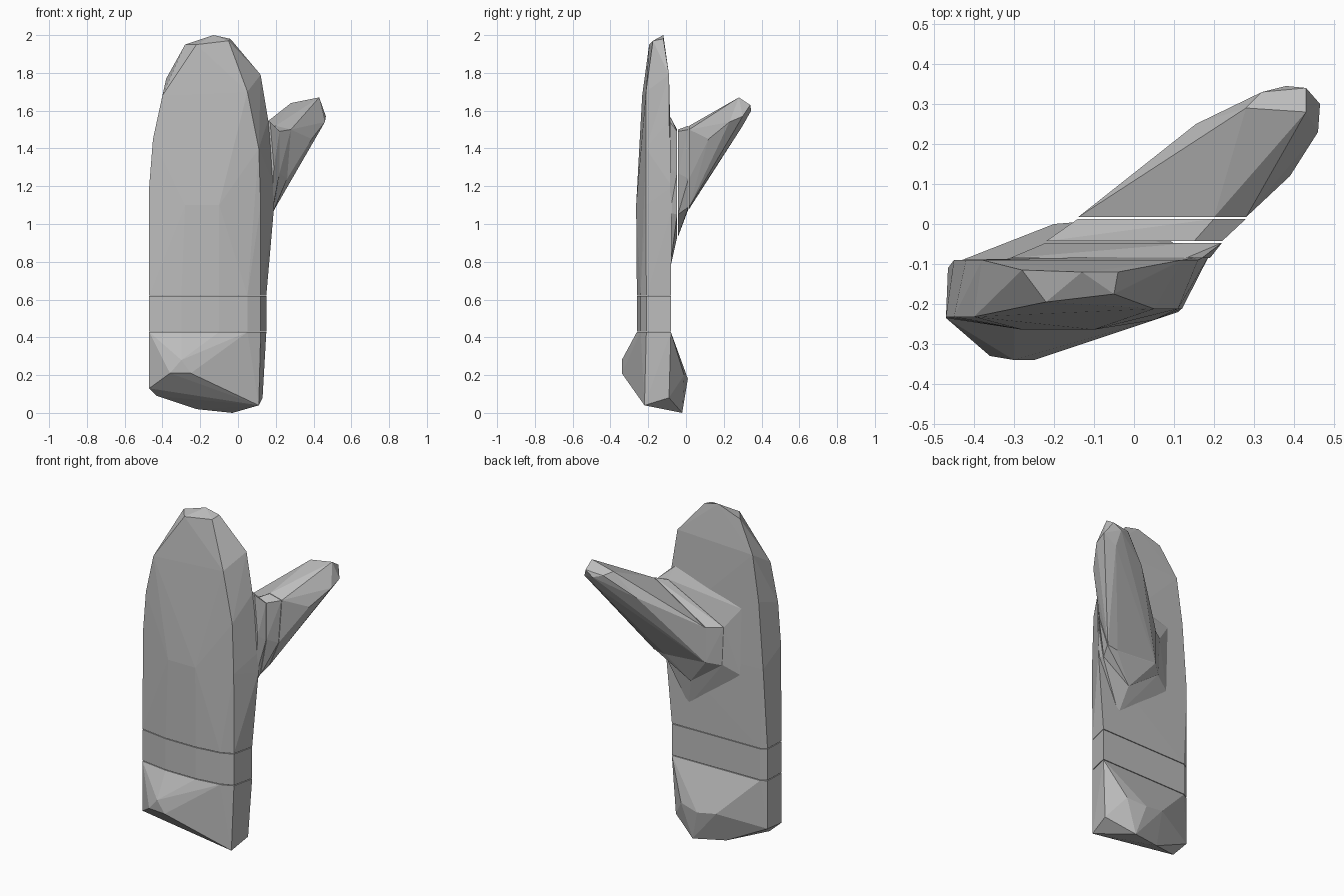
import bpy
import bmesh
from mathutils import Vector

# Remove the default cube only
default_cube = bpy.data.objects.get("Cube")
if default_cube:
    bpy.data.objects.remove(default_cube, do_unlink=True)

# Single plain grey material
grey = bpy.data.materials.new("plain_grey")
grey.use_nodes = True
colour = (.5, .5, .5, 1)
grey.diffuse_color = colour
grey.node_tree.nodes["Principled BSDF"].inputs["Base Color"].default_value = colour


def in_depth_plane(outline, y):
    """Place an (x, z) outline at a constant depth."""
    return [Vector((x, y, z)) for x, z in outline]


def in_height_plane(outline, z):
    """Place an (x, y) outline at a constant height."""
    return [Vector((x, y, z)) for x, y in outline]


def faceted_solid(name, points):
    """Make a flat shaded convex solid that wraps the given points."""
    bm = bmesh.new()
    for point in points:
        bm.verts.new(point)
    hull = bmesh.ops.convex_hull(bm, input=bm.verts)
    unused = set(hull["geom_interior"]) | set(hull["geom_unused"])
    loose = [item for item in unused if isinstance(item, bmesh.types.BMVert)]
    bmesh.ops.delete(bm, geom=loose, context="VERTS")
    bmesh.ops.recalc_face_normals(bm, faces=bm.faces)
    mesh = bpy.data.meshes.new(name)
    bm.to_mesh(mesh)
    bm.free()
    mesh.materials.append(grey)
    part = bpy.data.objects.new(name, mesh)
    bpy.context.scene.collection.objects.link(part)
    return part


# Heights of the two seams and the narrow gap left at each of them
cuff_seam, wrist_seam, gap = .43, .62, .002

# Flattened cross-section shared by the cuff, wrist and palm
section = [(-.47, -.235), (-.3, -.26), (-.1, -.26), (.05, -.24), (.12, -.21),
           (.15, -.08), (-.43, -.09), (-.465, -.11)]

# Cuff, swelling to the front and back with a slanted lower end
cuff_front = [(-.36, -.33, .21), (-.25, -.34, .21), (-.3, -.34, .28)]
cuff_back = [(-.2, 0, .2), (-.08, .01, .18), (.04, -.01, .2)]
cuff_base = [(-.47, -.235, .13), (-.465, -.11, .14), (-.43, -.18, .09),
             (-.22, -.07, .02), (-.03, -.02, 0), (.11, -.22, .04),
             (.13, -.09, .08)]
faceted_solid("cuff", in_height_plane(section, cuff_seam - gap)
              + cuff_front + cuff_back + cuff_base)

# Wrist band between the seams
faceted_solid("wrist", in_height_plane(section, cuff_seam + gap)
              + in_height_plane(section, wrist_seam - gap))

# Palm and joined fingers, rounded off at the top
palm_back = [(-.45, 1.1), (-.42, 1.5), (-.38, 1.77), (.12, 1.79), (.16, 1.55)]
palm_edge = [(.19, 1.2), (.19, 1.08)]
palm_front = [(-.47, 1.2), (-.45, 1.45), (-.4, 1.68)]
palm_side = [(.05, 1.7), (.11, 1.4), (.12, 1.1)]
palm_bulge = [(-.28, 1.1), (-.1, 1.1)]
finger_tip = [(-.28, -.115, 1.95), (-.13, -.12, 2), (-.04, -.12, 1.98),
              (-.22, -.195, 1.95), (-.05, -.175, 1.97)]
faceted_solid("palm", in_height_plane(section, wrist_seam + gap)
              + in_depth_plane(palm_back, -.09)
              + in_depth_plane(palm_edge, -.075)
              + in_depth_plane(palm_front, -.232)
              + in_depth_plane(palm_side, -.212)
              + in_depth_plane(palm_bulge, -.264)
              + finger_tip)

# Outlines of the thumb root, shrinking away from the palm
root_outline = [(-.31, 1.43), (-.3, 1.03), (.04, .76), (.18, 1.06),
                (.19, 1.3), (.17, 1.54), (.13, 1.57)]
middle_outline = [(-.22, 1.31), (-.21, 1.08), (0, .93), (.18, 1.05),
                  (.22, 1.27), (.22, 1.49), (.15, 1.5)]
thumb_outline = [(-.14, 1.31), (-.14, 1.1), (.13, 1.08), (.2, 1.09),
                 (.26, 1.24), (.28, 1.5), (.2, 1.52)]
root_depth, middle_depth, thumb_depth = -.085, -.045, .015

# Two stepped slabs at the thumb root
faceted_solid("thumb_root", in_depth_plane(root_outline, root_depth)
              + in_depth_plane(middle_outline, middle_depth - gap))
faceted_solid("thumb_joint", in_depth_plane(middle_outline, middle_depth + gap)
              + in_depth_plane(thumb_outline, thumb_depth - gap))

# Thumb, leaning out, back and up to a blunt tip
thumb_tip = [(.155, .25, 1.5), (.32, .33, 1.62), (.38, .345, 1.6),
             (.43, .34, 1.63), (.43, .28, 1.67), (.28, .29, 1.64),
             (.465, .3, 1.57), (.46, .23, 1.54), (.39, .12, 1.45),
             (.38, .3, 1.52)]
faceted_solid("thumb", in_depth_plane(thumb_outline, thumb_depth + gap)
              + thumb_tip)
